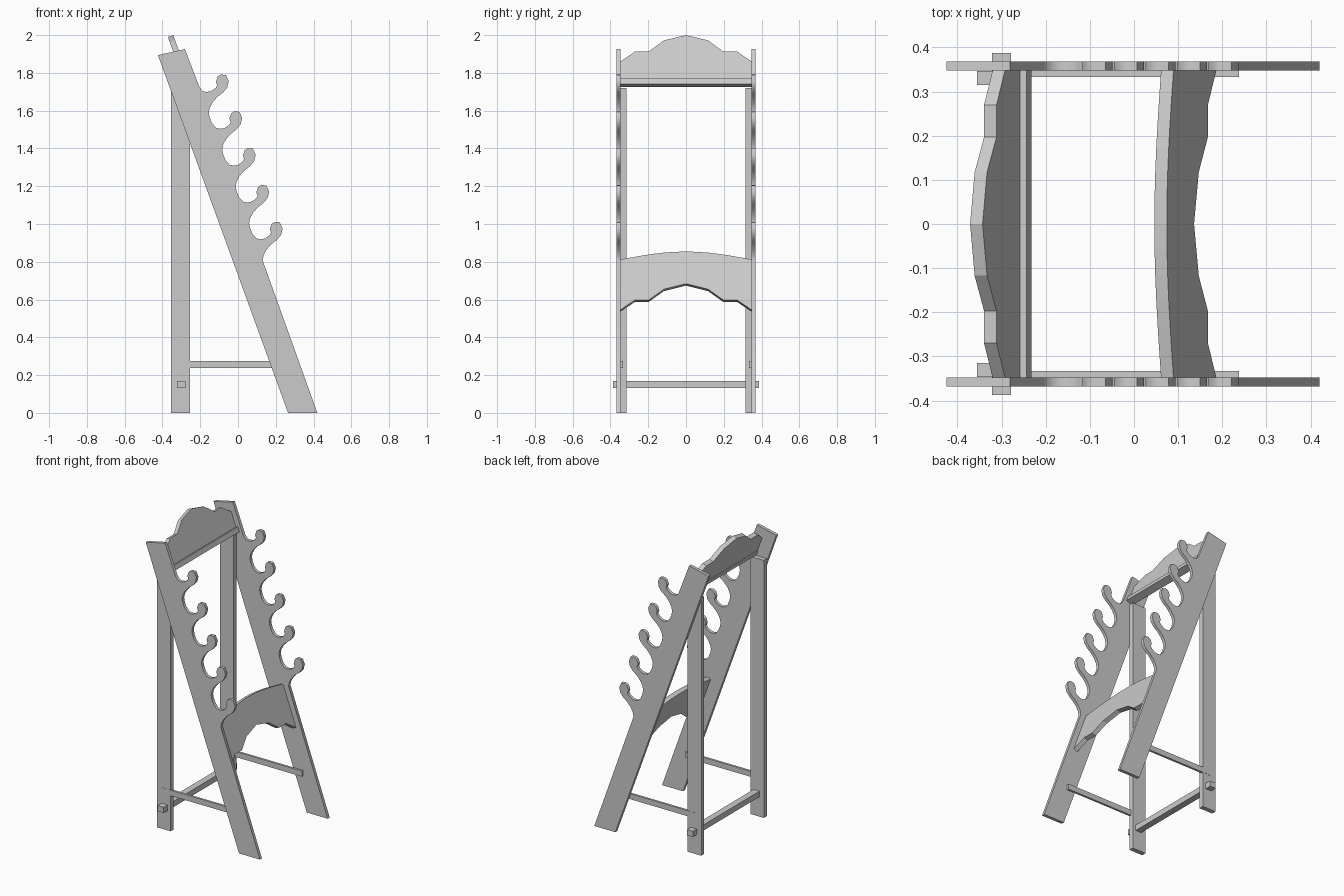
import bpy, bmesh
from math import sin, cos, tan, radians, pi
from mathutils import Vector

if "Cube" in bpy.data.objects:
    bpy.data.objects.remove(bpy.data.objects["Cube"])

LEAN = radians(20)
NORMAL = Vector((cos(LEAN), 0, sin(LEAN)))   # front normal of the leaning plane
PLANE_X = 0.385                              # x of that plane at z = 0


def prism(name, points, depth, mirror=False, smooth=False):
    """Solid made from a planar outline pushed along a depth vector."""
    bm = bmesh.new()
    a = [bm.verts.new(p) for p in points]
    b = [bm.verts.new(Vector(p) + Vector(depth)) for p in points]
    n = len(a)
    bm.faces.new(a)
    bm.faces.new(b[::-1])
    for i in range(n):
        j = (i + 1) % n
        bm.faces.new((a[j], a[i], b[i], b[j]))
    bmesh.ops.recalc_face_normals(bm, faces=bm.faces)
    mesh = bpy.data.meshes.new(name)
    bm.to_mesh(mesh)
    bm.free()
    ob = bpy.data.objects.new(name, mesh)
    bpy.context.collection.objects.link(ob)
    if mirror:
        m = ob.modifiers.new("Mirror", 'MIRROR')
        m.use_axis = (False, True, False)
    if smooth:
        bpy.ops.object.select_all(action='DESELECT')
        ob.select_set(True)
        bpy.context.view_layer.objects.active = ob
        bpy.ops.object.shade_smooth_by_angle(angle=radians(40))
    return ob


def box(name, x0, x1, y0, y1, z0, z1, mirror=False):
    pts = [(x0, y0, z0), (x1, y0, z0), (x1, y0, z1), (x0, y0, z1)]
    return prism(name, pts, (0, y1 - y0, 0), mirror)


def on_plane(y, z):
    """Point of the leaning front plane at a given y and z."""
    return Vector((PLANE_X - z * tan(LEAN), y, z))


def symmetric(half):
    """Complete a half outline running from the edge (y > 0) to the middle."""
    return half + [(-y, z) for y, z in reversed(half[:-1])]


# Leaning side panels with five hooks each
hook = [(-0.186, 1.703), (-0.165, 1.699), (-0.143, 1.703), (-0.118, 1.720),
        (-0.110, 1.735), (-0.117, 1.752), (-0.107, 1.781), (-0.092, 1.791),
        (-0.064, 1.789), (-0.049, 1.757), (-0.057, 1.722), (-0.081, 1.694),
        (-0.109, 1.673), (-0.135, 1.643), (-0.150, 1.614), (-0.155, 1.588),
        (-0.149, 1.560), (-0.137, 1.532)]
outline = [(0.265, 0), (-0.424, 1.894), (-0.281, 1.926), (-0.204, 1.724)]
for k in range(5):
    pts = hook if k < 4 else hook[:-2]
    outline += [(x + 0.0713 * k, z - 0.195 * k) for x, z in pts]
outline.append((0.42, 0))
prism("side_panel", [(x, 0.347, z) for x, z in outline], (0, 0.021, 0),
      mirror=True, smooth=True)

# Rear posts and the side rails tying them to the panels
box("rear_post", -0.355, -0.255, 0.315, 0.346, 0, 1.72, mirror=True)
box("side_rail", -0.317, 0.238, 0.333, 0.3475, 0.238, 0.275, mirror=True)

# Rear stretcher passing through both posts
box("rear_stretcher", -0.322, -0.278, -0.387, 0.387, 0.132, 0.17)

# Scalloped crest board
crest = symmetric([(0.348, 1.75), (0.348, 1.86), (0.27, 1.913), (0.197, 1.913),
                   (0.117, 1.972), (0, 2.0)])
prism("crest_board", [on_plane(y, z) for y, z in crest], NORMAL * -0.03)

# Rail below the crest, standing slightly proud of it
up = Vector((-sin(LEAN), 0, cos(LEAN)))
corner = Vector((-0.232, -0.347, 1.742))
prism("crest_rail", [corner, corner + up * 0.033,
                     corner + up * 0.033 - NORMAL * 0.05,
                     corner - NORMAL * 0.05], (0, 0.694, 0))

# Front apron: arched top and scalloped underside
top = [(-0.348 + 0.696 * i / 12, 0.812 + 0.042 * cos((i / 12 - 0.5) * pi))
       for i in range(13)]
bottom = symmetric([(0.348, 0.545), (0.27, 0.598), (0.197, 0.598),
                    (0.117, 0.655), (0, 0.684)])
prism("front_apron", [on_plane(y, z) for y, z in top + bottom], NORMAL * -0.03)
